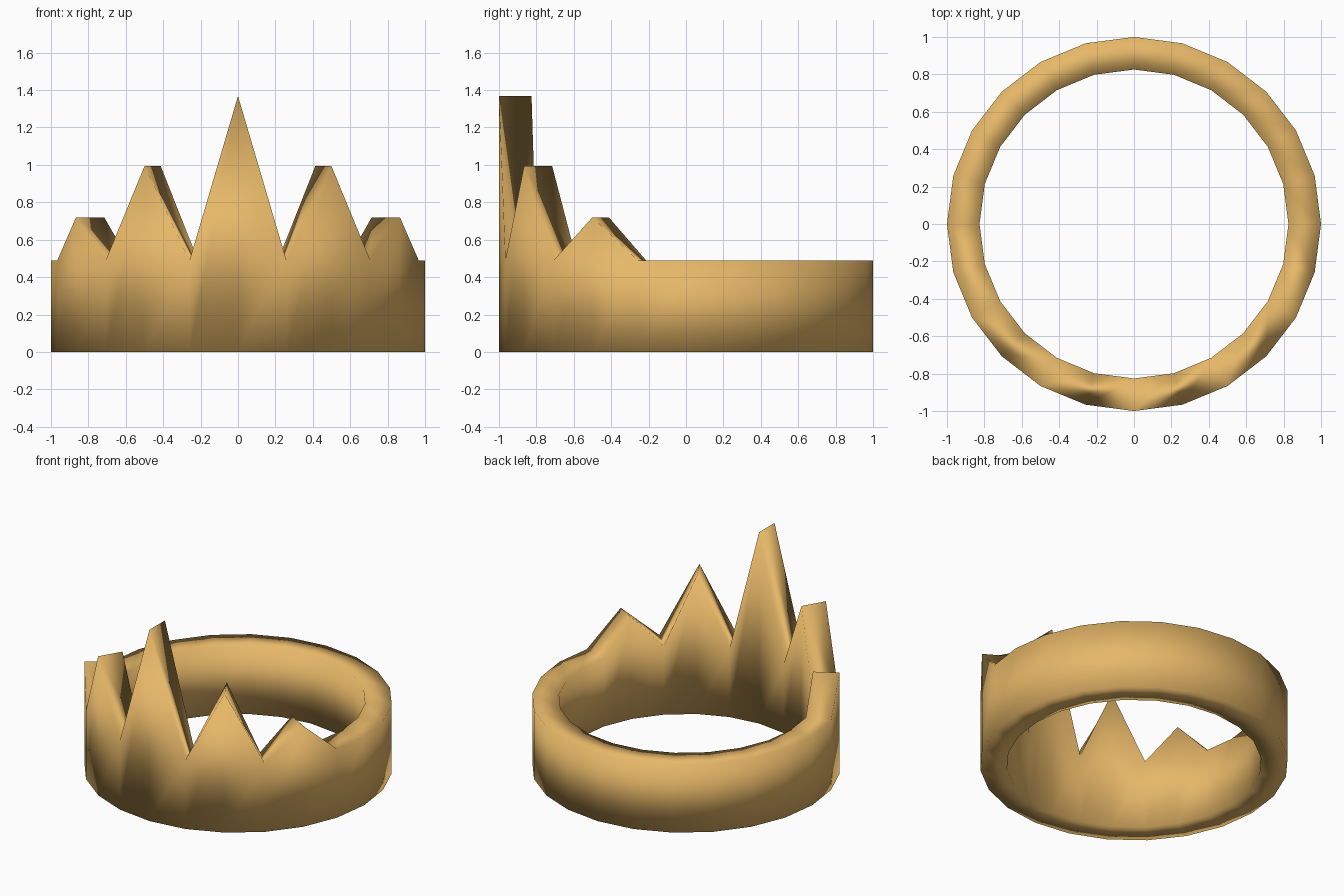
import bpy, bmesh, math

if "Cube" in bpy.data.objects:
    bpy.data.objects.remove(bpy.data.objects["Cube"])

SIDES = 24
R_OUT, R_IN = 1.0, 0.826
BAND = 0.49
# Peak heights by step count (15 degrees each) away from the front
PEAKS = {0: 1.368, 2: 0.993, 4: 0.72}

bm = bmesh.new()


def column(i):
    """Four corners of the band's section at one angle, starting from the front."""
    a = -math.pi / 2 + 2 * math.pi * i / SIDES
    top = PEAKS.get(min(i, SIDES - i), BAND)
    corners = ((R_OUT, 0), (R_OUT, top), (R_IN, top), (R_IN, 0))
    return [bm.verts.new((r * math.cos(a), r * math.sin(a), z)) for r, z in corners]


# Closed ring: outer wall, pointed rim, inner wall and underside
cols = [column(i) for i in range(SIDES)]
for i in range(SIDES):
    a, b = cols[i], cols[(i + 1) % SIDES]
    for k in range(4):
        m = (k + 1) % 4
        face = bm.faces.new((a[k], b[k], b[m], a[m]))
        face.smooth = True
bmesh.ops.recalc_face_normals(bm, faces=bm.faces)

mesh = bpy.data.meshes.new("crown_band")
bm.to_mesh(mesh)
bm.free()
crown = bpy.data.objects.new("crown_band", mesh)
bpy.context.collection.objects.link(crown)

# Gold colour
gold = bpy.data.materials.new("gold")
gold.diffuse_color = (0.8, 0.48, 0.14, 1)
gold.use_nodes = True
gold.node_tree.nodes["Principled BSDF"].inputs["Base Color"].default_value = gold.diffuse_color
mesh.materials.append(gold)
